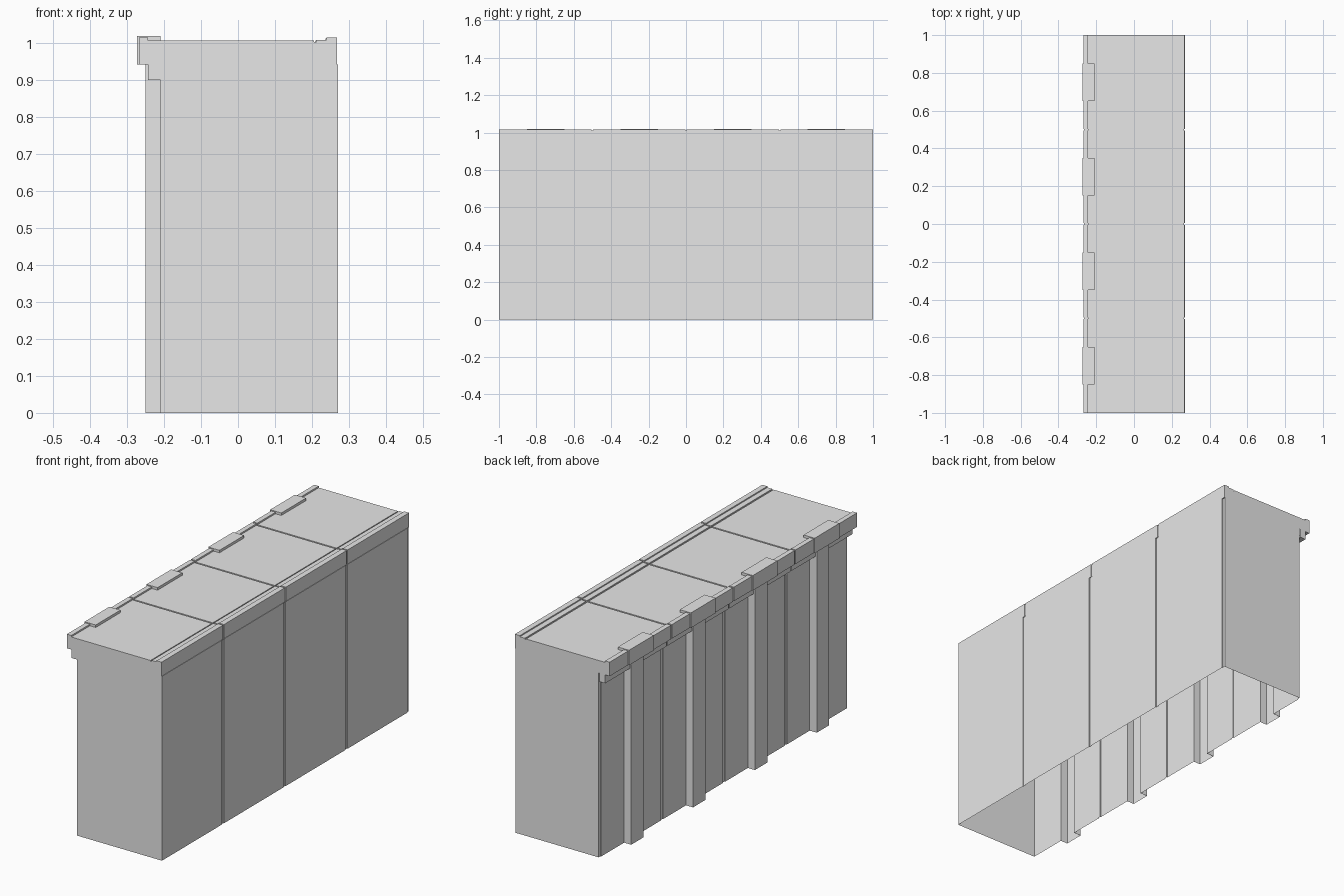
import bpy
import bmesh

cube = bpy.data.objects.get("Cube")
if cube:
    bpy.data.objects.remove(cube, do_unlink=True)

GREY = (0.8, 0.8, 0.8, 1.0)
mat = bpy.data.materials.new("light_grey")
mat.use_nodes = True
mat.diffuse_color = GREY
mat.node_tree.nodes["Principled BSDF"].inputs["Base Color"].default_value = GREY

JOINTS = [1.0, 0.5, 0.0, -0.5]      # far edge of each panel
PANEL = 0.5
STRIP, DEPTH = 0.015, 0.004         # recessed joint strips
BAND_Z = 0.943                      # underside of the coping


def finish(bm, name):
    mesh = bpy.data.meshes.new(name)
    bm.normal_update()
    bm.to_mesh(mesh)
    bm.free()
    mesh.materials.append(mat)
    obj = bpy.data.objects.new(name, mesh)
    bpy.context.scene.collection.objects.link(obj)
    return obj


def skin(bm, rings, closed):
    """Join neighbouring rings of points with quads."""
    rows = [[bm.verts.new(p) for p in ring] for ring in rings]
    for a, b in zip(rows, rows[1:]):
        count = len(a) if closed else len(a) - 1
        for i in range(count):
            j = (i + 1) % len(a)
            bm.faces.new((a[i], a[j], b[j], b[i]))
    return rows


# Wall shell: plan outline with joint strips and pilasters, open underneath
plan = []
for y in reversed(JOINTS):          # plain side, running towards the back
    plan += [(0.27, y - PANEL), (0.27, y - STRIP),
             (0.27 - DEPTH, y - STRIP), (0.27 - DEPTH, y)]
for y in JOINTS:                    # pilaster side, running to the front
    mid = y - PANEL / 2
    plan += [(-0.21 + DEPTH, y), (-0.21 + DEPTH, y - STRIP), (-0.21, y - STRIP),
             (-0.21, mid + 0.05), (-0.25, mid + 0.05),
             (-0.25, mid - 0.05), (-0.21, mid - 0.05), (-0.21, y - PANEL)]
bm = bmesh.new()
skin(bm, [[(x, y, z) for x, y in plan] for z in (0, BAND_Z)], True)
finish(bm, "wall_shell")

# Coping: cross-section swept along the wall, pinched at each joint
section = [(-0.21, 0.90), (-0.243, 0.90), (-0.243, BAND_Z), (-0.268, BAND_Z),
           (-0.268, 1.015), (-0.243, 1.015), (-0.243, 1.007), (0.205, 1.007),
           (0.205, 1.003), (0.212, 1.003), (0.212, 1.009), (0.24, 1.009),
           (0.24, 1.015), (0.268, 1.015), (0.268, BAND_Z), (0.27, BAND_Z)]


def ring(y, pinch):
    return [(x * (1 - pinch), y, z - (pinch * 0.2 if z > 1 else 0))
            for x, z in section]


rings = [ring(-1, 0)]
for y in (-0.5, 0.0, 0.5):
    rings += [ring(y - 0.004, 0), ring(y - 0.004, 0.015),
              ring(y + 0.004, 0.015), ring(y + 0.004, 0)]
rings.append(ring(1, 0))
bm = bmesh.new()
rows = skin(bm, rings, False)
for row, y in ((rows[0], -1), (rows[-1], 1)):
    corner = bm.verts.new((-0.21, y, BAND_Z))
    bm.faces.new(row + [corner])
bmesh.ops.recalc_face_normals(bm, faces=bm.faces)
finish(bm, "coping")

# Clips gripping the coping above each pilaster
for number, y in enumerate(JOINTS, 1):
    bm = bmesh.new()
    bmesh.ops.create_cube(bm, size=1)
    bmesh.ops.scale(bm, vec=(0.063, 0.2, 0.077), verts=bm.verts)
    bmesh.ops.translate(bm, vec=(-0.2415, y - PANEL / 2, 0.9815), verts=bm.verts)
    finish(bm, f"coping_clip_{number}")
